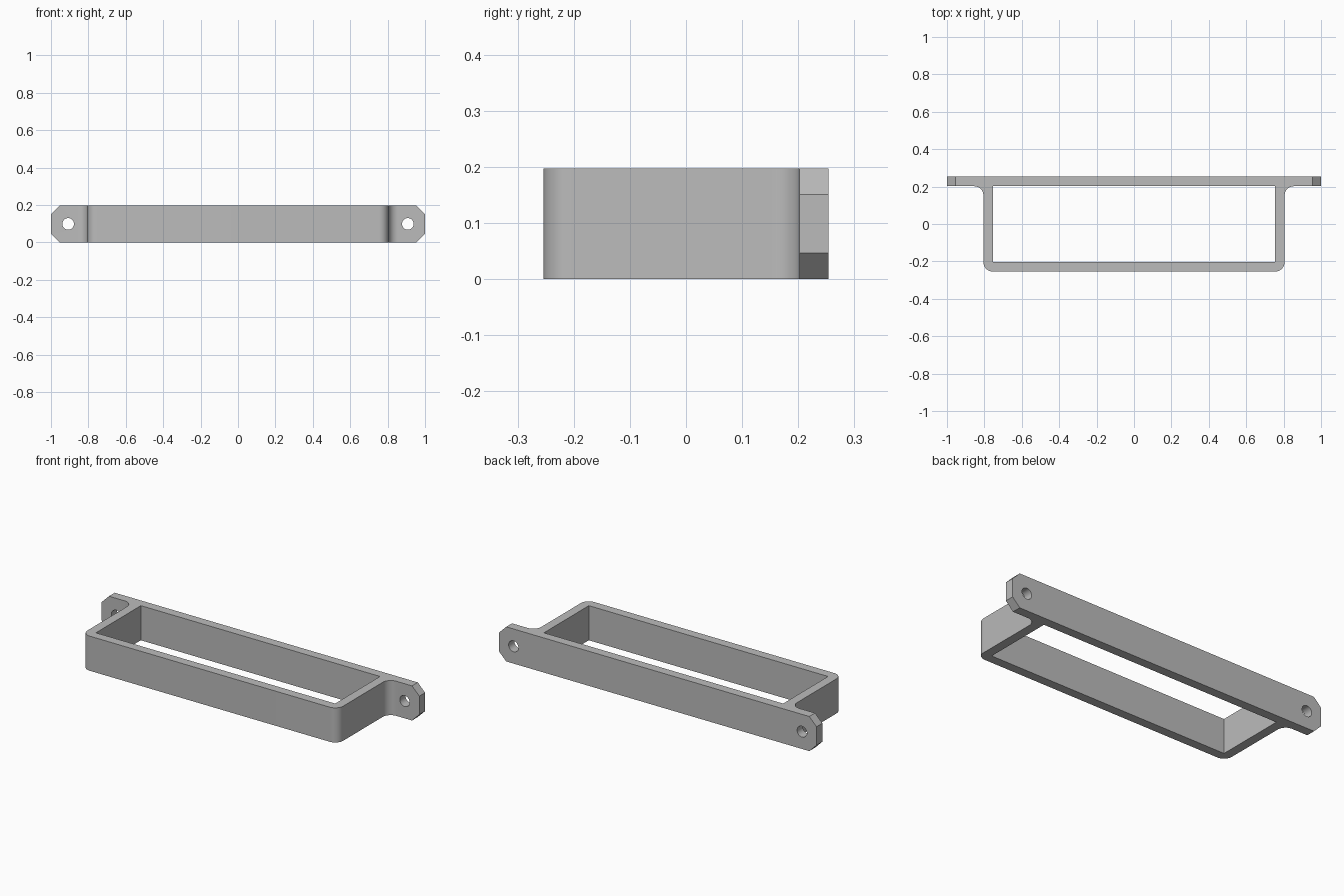
import bpy, bmesh
from math import sin, cos, pi, radians
from mathutils import Matrix

cube = bpy.data.objects.get("Cube")
if cube:
    bpy.data.objects.remove(cube, do_unlink=True)

HEIGHT, DEPTH, WALL = 0.197, 0.254, 0.052
BOX_X, RADIUS, CHAMFER = 0.805, 0.05, 0.046
PLATE_Y = DEPTH - WALL

grey = bpy.data.materials.new("light_grey")
grey.use_nodes = True
colour = (0.5, 0.5, 0.5, 1)
grey.diffuse_color = colour
grey.node_tree.nodes["Principled BSDF"].inputs["Base Color"].default_value = colour


def arc(cx, cy, start, end, steps=10):
    angles = [radians(start + (end - start) * i / steps) for i in range(steps + 1)]
    return [(cx + RADIUS * cos(a), cy + RADIUS * sin(a)) for a in angles]


def prism(name, outline, place, offset):
    """Extrude a flat outline; place maps 2D points to 3D."""
    bm = bmesh.new()
    face = bm.faces.new([bm.verts.new(place(*p)) for p in outline])
    made = bmesh.ops.extrude_face_region(bm, geom=[face])["geom"]
    bmesh.ops.translate(bm, vec=offset,
                        verts=[v for v in made if isinstance(v, bmesh.types.BMVert)])
    bmesh.ops.recalc_face_normals(bm, faces=bm.faces)
    mesh = bpy.data.meshes.new(name)
    bm.to_mesh(mesh)
    bm.free()
    mesh.materials.append(grey)
    obj = bpy.data.objects.new(name, mesh)
    bpy.context.collection.objects.link(obj)
    return obj


def cut(target, cutter):
    mod = target.modifiers.new("cut", "BOOLEAN")
    mod.operation, mod.solver, mod.object = "DIFFERENCE", "EXACT", cutter
    bpy.context.view_layer.objects.active = target
    bpy.ops.object.modifier_apply(modifier=mod.name)
    bpy.data.objects.remove(cutter, do_unlink=True)


# Bracket outline: rounded front corner, filleted root, mounting ear, mirrored
right = arc(BOX_X - RADIUS, -DEPTH + RADIUS, -90, 0)
right += arc(BOX_X + RADIUS, PLATE_Y - RADIUS, 180, 90)
right += [(1, PLATE_Y), (1, DEPTH)]
outline = right + [(-x, y) for x, y in reversed(right)]
bracket = prism("bracket", outline, lambda x, y: (x, y, 0), (0, 0, HEIGHT))

# Rectangular opening
ix, iy = BOX_X - WALL, DEPTH - WALL
opening = [(-ix, -iy), (ix, -iy), (ix, iy), (-ix, iy)]
cut(bracket, prism("opening_cutter", opening, lambda x, y: (x, y, -0.1), (0, 0, 0.4)))

for side in (-1, 1):
    # Screw hole
    hole = [(0.908 * side + 0.031 * cos(2 * pi * i / 32),
             HEIGHT / 2 + 0.031 * sin(2 * pi * i / 32)) for i in range(32)]
    cut(bracket, prism("hole_cutter", hole, lambda x, z: (x, 0.15, z), (0, 0.2, 0)))
    # Chamfered ear corners
    for z, up in ((0, 1), (HEIGHT, -1)):
        c = CHAMFER
        corner = [(side * (1 - 2 * c), z - up * c), (side * (1 + c), z - up * c),
                  (side * (1 + c), z + up * 2 * c)]
        cut(bracket, prism("chamfer_cutter", corner, lambda x, z: (x, 0.15, z), (0, 0.2, 0)))

# Smooth fillets, sharp edges
bpy.ops.object.select_all(action="DESELECT")
bracket.select_set(True)
bpy.context.view_layer.objects.active = bracket
bpy.ops.object.shade_smooth_by_angle(angle=radians(30))
